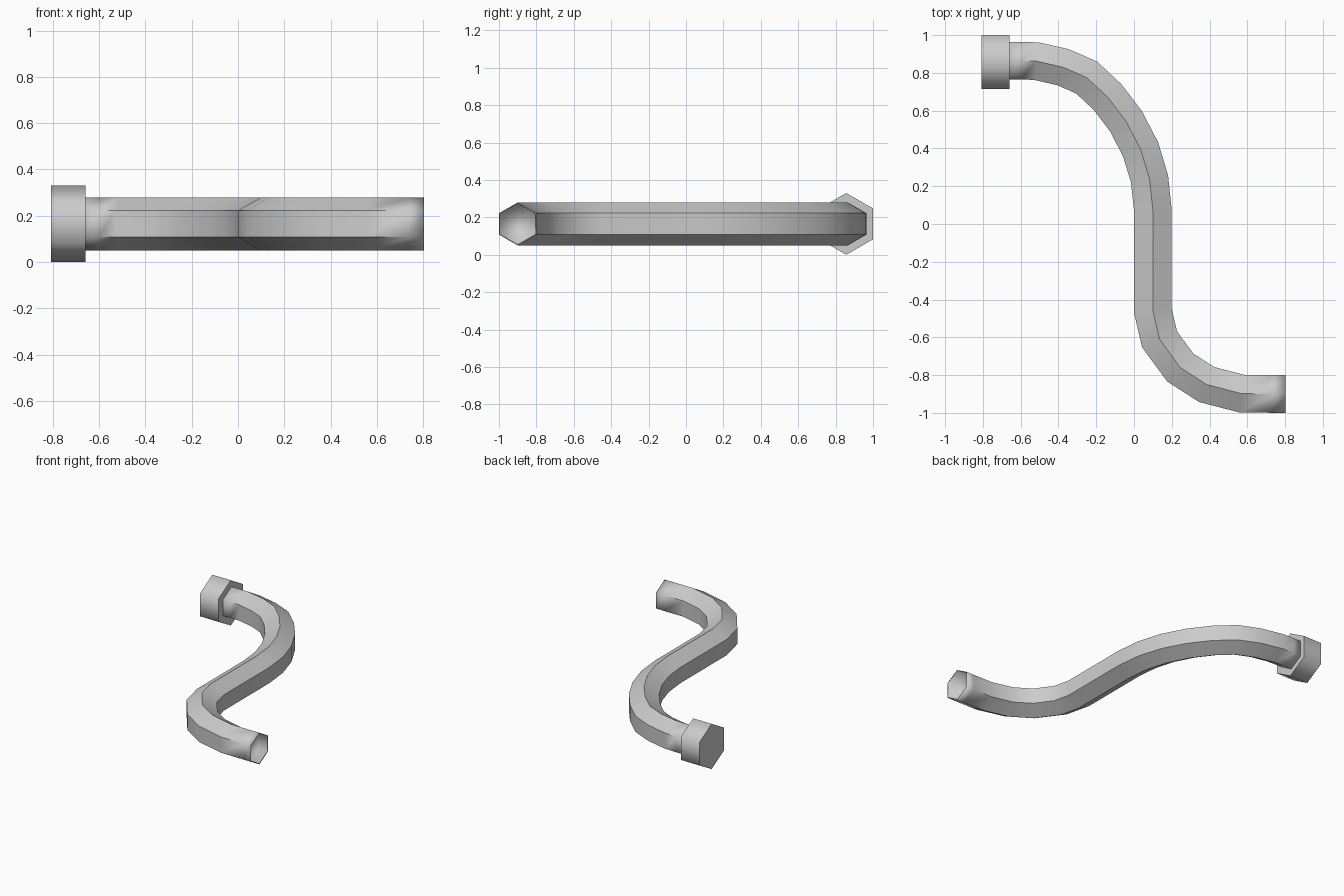
import bpy, bmesh, math
from mathutils import Vector

if "Cube" in bpy.data.objects:
    bpy.data.objects.remove(bpy.data.objects["Cube"])

Z = 0.165          # height of the centre line
ROD_R = 0.115      # hexagon radius, corners pointing up and down
HEAD_R = 0.165


def hex_ring(bm, c, side, r, stretch=1.0):
    """Hexagon of verts around c, standing upright along the side direction."""
    ring = []
    for k in range(6):
        a = math.radians(60 * k)
        ring.append(bm.verts.new(c + side * (math.sin(a) * r * stretch)
                                 + Vector((0, 0, math.cos(a) * r))))
    return ring


def loft(bm, rings):
    for a, b in zip(rings, rings[1:]):
        for k in range(6):
            j = (k + 1) % 6
            bm.faces.new((a[k], a[j], b[j], b[k]))
    bm.faces.new(rings[0])
    bm.faces.new(rings[-1][::-1])
    bmesh.ops.recalc_face_normals(bm, faces=bm.faces[:])
    for f in bm.faces:
        f.smooth = True


def set_sharp(bm, a, b):
    e = bm.edges.get((a, b))
    if e:
        e.smooth = False


def finish(bm, name):
    me = bpy.data.meshes.new(name)
    bm.to_mesh(me)
    bm.free()
    ob = bpy.data.objects.new(name, me)
    bpy.context.collection.objects.link(ob)
    return ob


# S-curved hexagonal rod, with a shallow socket in the free end
path = [(-0.67, 0.865), (-0.60, 0.865), (-0.515, 0.862), (-0.375, 0.83),
        (-0.25, 0.775), (-0.14, 0.672), (-0.043, 0.545), (0.035, 0.395),
        (0.082, 0.24), (0.10, 0.07), (0.10, -0.46), (0.135, -0.61),
        (0.245, -0.76), (0.385, -0.85), (0.57, -0.898), (0.74, -0.90),
        (0.803, -0.90)]
pts = [Vector((x, y, Z)) for x, y in path]
bm = bmesh.new()
rings = []
for i, p in enumerate(pts):
    d0 = (p - pts[max(i - 1, 0)]).normalized()
    d1 = (pts[min(i + 1, len(pts) - 1)] - p).normalized()
    t = (d0 + d1).normalized()
    mitre = 1 / t.dot(d1 if d1.length else d0)
    rings.append(hex_ring(bm, p, Vector((-t.y, t.x, 0)), ROD_R, mitre))
end_side = Vector((0, 1, 0))
socket = [hex_ring(bm, Vector((x, -0.90, Z)), end_side, ROD_R * s)
          for x, s in ((0.80, 0.95), (0.73, 0.9))]
n = len(rings)
loft(bm, rings + socket)
for a, b in zip(rings[1:n - 2], rings[2:n - 1]):
    for k in range(6):
        set_sharp(bm, a[k], b[k])
finish(bm, "bent_hex_rod")

# Larger hexagonal head at the other end
bm = bmesh.new()
head = [hex_ring(bm, Vector((x, 0.857, Z)), end_side, HEAD_R)
        for x in (-0.807, -0.658)]
loft(bm, head)
for ring in head:
    for k in range(6):
        set_sharp(bm, ring[k], ring[(k + 1) % 6])
finish(bm, "hex_head")
